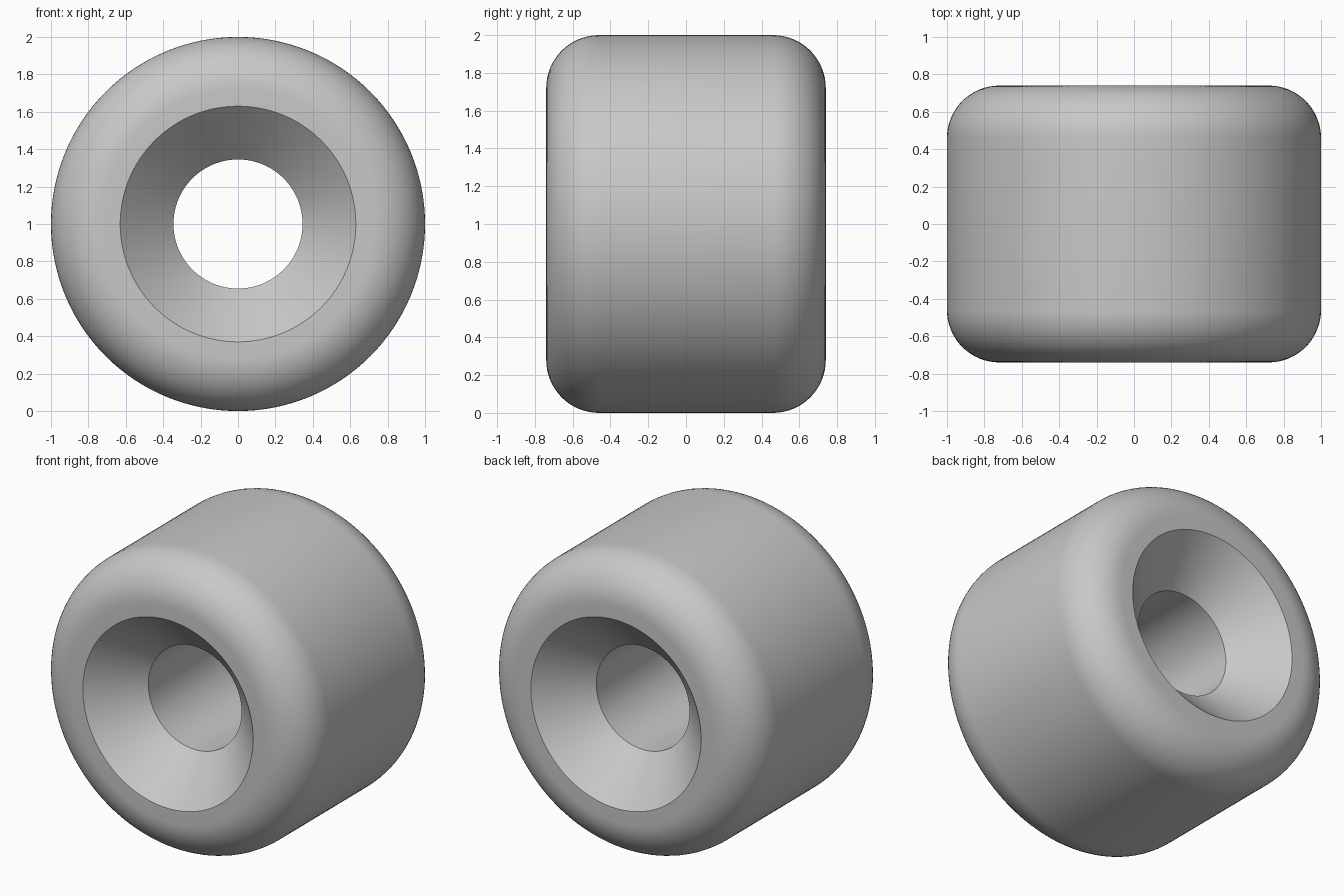
import bpy, bmesh, math
from mathutils import Vector, Matrix

if "Cube" in bpy.data.objects:
    bpy.data.objects.remove(bpy.data.objects["Cube"])

SEGMENTS = 128
OUTER, HALF = 1.0, 0.74        # wheel radius, half width
FILLET = 0.28                  # rounded shoulder radius
RIM, BORE = 0.63, 0.345        # countersink radius at the face, bore radius
DEPTH = 0.285                  # countersink depth

# Half profile as (radius, y): bore, cone, flat face, rounded shoulder
half = [(BORE, HALF - DEPTH), (RIM, HALF)]
for i in range(17):
    a = math.pi / 2 * (1 - i / 16)
    half.append((OUTER - FILLET + FILLET * math.cos(a),
                 HALF - FILLET + FILLET * math.sin(a)))
# Mirror to the other side for a closed loop
profile = half + [(r, -y) for r, y in reversed(half)]

# Revolve the profile around the y axis
bm = bmesh.new()
rings = []
for s in range(SEGMENTS):
    t = 2 * math.pi * s / SEGMENTS
    rings.append([bm.verts.new((r * math.cos(t), y, 1 + r * math.sin(t)))
                  for r, y in profile])
n = len(profile)
for s in range(SEGMENTS):
    a, b = rings[s], rings[(s + 1) % SEGMENTS]
    for j in range(n):
        k = (j + 1) % n
        bm.faces.new((a[j], a[k], b[k], b[j]))
bmesh.ops.recalc_face_normals(bm, faces=bm.faces)

mesh = bpy.data.meshes.new("wheel")
bm.to_mesh(mesh)
bm.free()
wheel = bpy.data.objects.new("wheel", mesh)
bpy.context.collection.objects.link(wheel)

# Plain grey material
grey = bpy.data.materials.new("light_grey")
grey.diffuse_color = (0.58, 0.58, 0.58, 1)
grey.use_nodes = True
grey.node_tree.nodes["Principled BSDF"].inputs["Base Color"].default_value = grey.diffuse_color
mesh.materials.append(grey)

# Smooth surfaces, sharp countersink edges
bpy.context.view_layer.objects.active = wheel
wheel.select_set(True)
bpy.ops.object.shade_smooth_by_angle(angle=math.radians(30))
